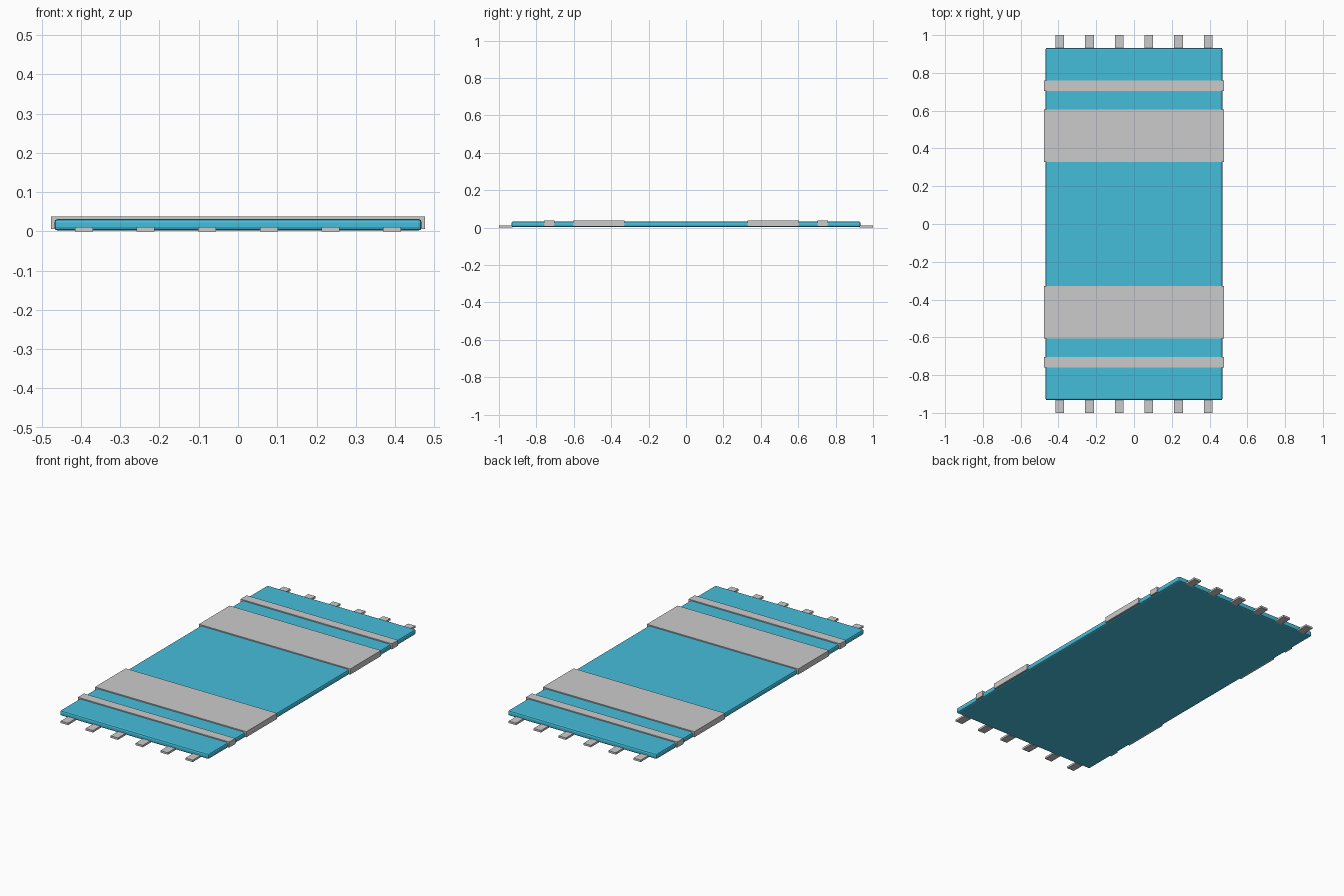
import bpy

if "Cube" in bpy.data.objects:
    bpy.data.objects.remove(bpy.data.objects["Cube"])


def box(name, x, y, z):
    """Axis-aligned box from (min, max) ranges."""
    bpy.ops.mesh.primitive_cube_add(size=1, location=[sum(r) / 2 for r in (x, y, z)])
    ob = bpy.context.object
    ob.name = name
    ob.scale = [r[1] - r[0] for r in (x, y, z)]
    bpy.ops.object.transform_apply(location=False, rotation=False, scale=True)
    return ob


# Woven rug body with softened edges
blue = bpy.data.materials.new("rug_blue")
blue.diffuse_color = (0.06, 0.51, 0.70, 1)
blue.use_nodes = True
blue.node_tree.nodes["Principled BSDF"].inputs["Base Color"].default_value = blue.diffuse_color
body = box("rug_body", (-0.468, 0.468), (-0.933, 0.933), (0.002, 0.032))
body.data.materials.append(blue)
bevel = body.modifiers.new("soft_edge", 'BEVEL')
bevel.width = 0.009
bevel.segments = 2

for side, end in ((-1, "front"), (1, "back")):
    # Wide and narrow stripes across the rug
    for kind, y, width in (("wide", 0.467, 0.276), ("narrow", 0.731, 0.055)):
        c = side * y
        box(f"{end}_{kind}_stripe", (-0.476, 0.476),
            (c - width / 2, c + width / 2), (0.006, 0.038))

    # Row of fringe tassels
    for i in range(6):
        x = (i - 2.5) * 0.157
        ys = sorted((side * 0.927, side * 1.0))
        box(f"{end}_tassel_{i + 1}", (x - 0.023, x + 0.023), ys, (0.0, 0.011))
